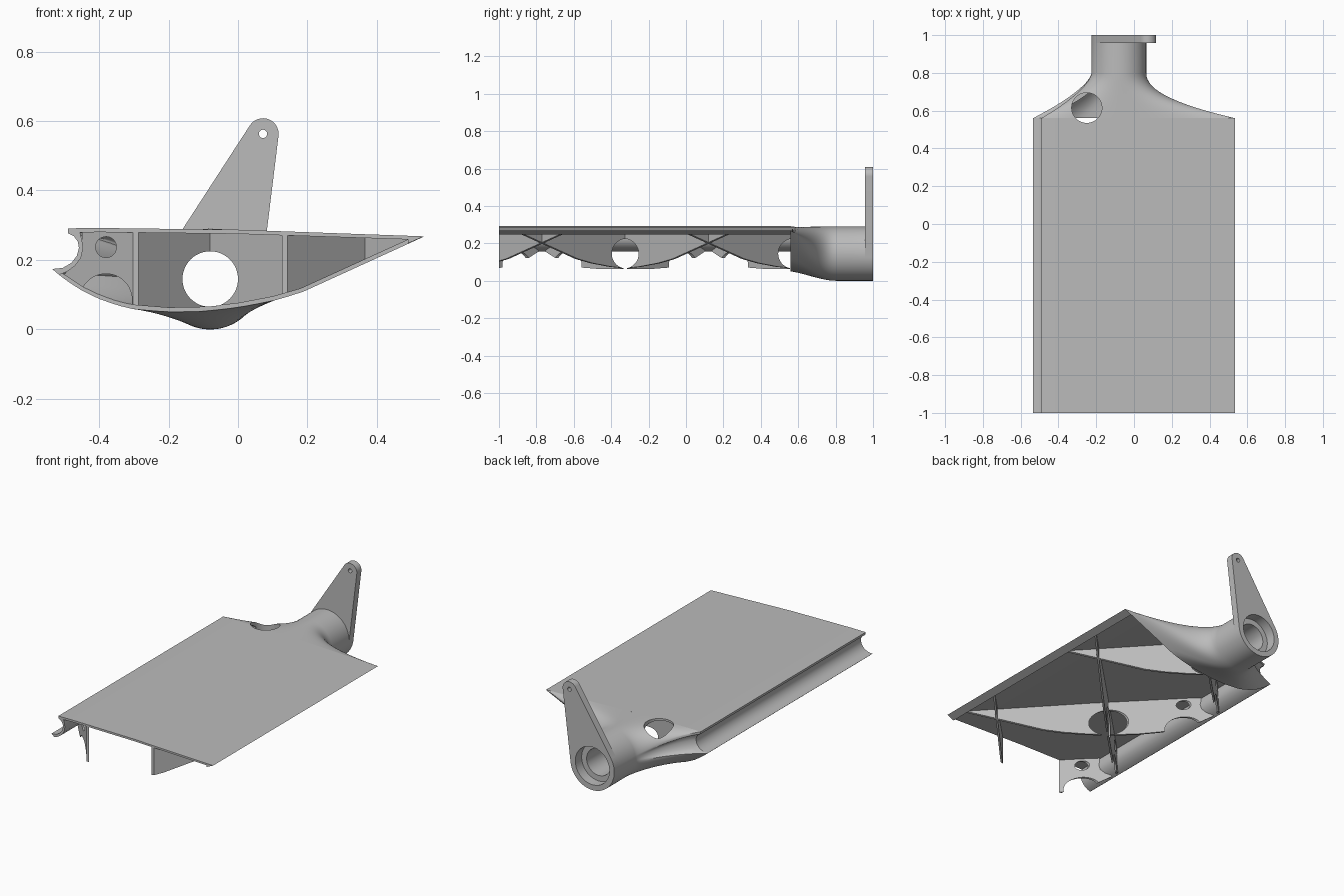
import bpy, bmesh, math
from mathutils import Vector

if "Cube" in bpy.data.objects:
    bpy.data.objects.remove(bpy.data.objects["Cube"])

grey = bpy.data.materials.new("plain_grey")
grey.diffuse_color = (0.5, 0.5, 0.5, 1)
grey.use_nodes = True
grey.node_tree.nodes["Principled BSDF"].inputs["Base Color"].default_value = grey.diffuse_color

Y0, Y1, YT = -1.0, 0.56, 0.80      # panel front, panel end, start of the round tube
CX, CZ, R = -0.08, 0.145, 0.145    # tube axis and radius
TOP = [(-0.49, 0.291), (-0.4, 0.292), (0, 0.287), (0.535, 0.268)]
BOTTOM = [(-0.535, 0.174), (-0.5, 0.145), (-0.45, 0.112), (-0.4, 0.088), (-0.35, 0.070),
          (-0.3, 0.058), (-0.2, 0.050), (-0.1, 0.052), (0, 0.063), (0.1, 0.082),
          (0.18, 0.105), (0.535, 0.267)]
GROOVE = [(-0.489, 0.277), (-0.472, 0.268), (-0.461, 0.252), (-0.458, 0.235),
          (-0.464, 0.212), (-0.479, 0.192), (-0.505, 0.177)]
GROOVE_BACK = [(-0.515, 0.157), (-0.495, 0.165), (-0.47, 0.182), (-0.452, 0.206),
               (-0.446, 0.235), (-0.449, 0.256), (-0.455, 0.279)]


def height(table, x):
    """Linear lookup of z at x."""
    for (xa, za), (xb, zb) in zip(table, table[1:]):
        if x <= xb:
            return za + (zb - za) * max(0, x - xa) / (xb - xa)
    return table[-1][1]


def finish(name, bm):
    bmesh.ops.recalc_face_normals(bm, faces=bm.faces)
    me = bpy.data.meshes.new(name)
    bm.to_mesh(me)
    bm.free()
    me.materials.append(grey)
    ob = bpy.data.objects.new(name, me)
    bpy.context.collection.objects.link(ob)
    return ob


def prism(points, y_front, y_back):
    """Solid between two copies of an xz outline; y limits are functions of x."""
    bm = bmesh.new()
    a = [bm.verts.new((x, y_front(x), z)) for x, z in points]
    b = [bm.verts.new((x, y_back(x), z)) for x, z in points]
    bm.faces.new(a)
    bm.faces.new(b[::-1])
    for i in range(len(a)):
        j = (i + 1) % len(a)
        bm.faces.new((a[i], b[i], b[j], a[j]))
    return bm


def circle(cx, cz, r, n=48):
    return [(cx + r * math.cos(2 * math.pi * i / n), cz + r * math.sin(2 * math.pi * i / n))
            for i in range(n)]


def cut(ob, cutter):
    mod = ob.modifiers.new("cut", 'BOOLEAN')
    mod.operation = 'DIFFERENCE'
    mod.solver = 'EXACT'
    mod.object = cutter
    bpy.context.view_layer.objects.active = ob
    bpy.ops.object.modifier_apply(modifier=mod.name)


def rod_cutter(cx, cz, r, n=48):
    ob = finish("cutter", prism(circle(cx, cz, r, n), lambda x: -1.5, lambda x: 1.5))
    ob.hide_render = True
    return ob


parts, cutters = [], []

# Top skin with the concave leading groove and the wedge trailing edge
outline = TOP[::-1] + GROOVE + [(-0.535, 0.174)] + GROOVE_BACK
outline += [(-0.4, 0.280), (0, 0.275), (0.49, 0.259), (0.49, 0.248)]
skin = finish("top_skin", prism(outline, lambda x: Y0, lambda x: Y1))
parts.append(skin)

# Diagonal lattice ribs, cleared for the shaft and the leading-edge passages
lower = [(x, z + 0.012) for x, z in BOTTOM if -0.51 < x < 0.5] + [(0.49, 0.258)]
upper = [(0.49, 0.262), (0, 0.278), (-0.4, 0.283), (-0.45, 0.283)] + GROOVE_BACK[1:6][::-1]
rib_cutters = [rod_cutter(CX, CZ, 0.08), rod_cutter(-0.38, 0.085, 0.075),
               rod_cutter(-0.38, 0.237, 0.03, 32)]
cutters += rib_cutters
for slope, offsets in ((1, (-1.135, -0.245, 0.645)), (-1, (-1.295, -0.405, 0.485))):
    for c in offsets:
        bm = prism(lower + upper, lambda x: slope * x + c - 0.008, lambda x: slope * x + c + 0.008)
        for y, d in ((Y0, -1), (Y1, 1)):
            res = bmesh.ops.bisect_plane(bm, geom=bm.verts[:] + bm.edges[:] + bm.faces[:],
                                         plane_co=(0, y, 0), plane_no=(0, d, 0), clear_outer=True)
            edges = [e for e in res["geom_cut"] if isinstance(e, bmesh.types.BMEdge)]
            if edges:
                bmesh.ops.holes_fill(bm, edges=edges)
        rib = finish("diagonal_rib", bm)
        for k in rib_cutters:
            cut(rib, k)
        parts.append(rib)


def section(d):
    """Wing outline inset by d, each point paired with an angle on the tube."""
    xr, xl, n, pts = 0.535 - 5 * d, -0.49 + 2.5 * d, 40, []
    for i in range(n):
        t = i / (n - 1)
        x = (xr + xl) / 2 + (xr - xl) / 2 * math.cos(math.pi * t)
        pts.append((x, height(TOP, x) - d, math.radians(1 + 169 * t)))
    for i, (x, z) in enumerate(GROOVE):
        pts.append((x + 2.5 * d, z - 0.3 * d, math.radians(172 + 2 * i)))
    xl = -0.535 + 2.5 * d
    for i in range(n):
        t = i / (n - 1)
        x = (xr + xl) / 2 - (xr - xl) / 2 * math.cos(math.pi * t)
        pts.append((x, height(BOTTOM, x) + d, math.radians(187 + 172 * t)))
    return pts


def blend(pts, r, y):
    """Ring at y between the wing outline and a circle of radius r."""
    t = min(1, (y - Y1) / (YT - Y1))
    ring = []
    for x, z, a in pts:
        w = (1 - t) ** (1.85 + 0.35 * math.cos(a))
        wz = 0.5 * w + 0.5 * (1 - t * t * (3 - 2 * t))
        px, pz = CX + r * math.cos(a), CZ + r * math.sin(a)
        ring.append(Vector((px + (x - px) * w, y, pz + (z - pz) * wz)))
    return ring


# Hollow end fairing that necks down to the counterbored tube
stations = [Y1 + (YT - Y1) * i / 14 for i in range(15)]
outer, inner = section(0), section(0.012)
rings = [blend(outer, R, y) for y in stations + [1.0]]
rings += [blend(inner, r, y) for r, y in ((0.113, 1.0), (0.113, 0.94), (0.08, 0.94))]
rings += [blend(inner, 0.08, y) for y in reversed(stations)]
bm = bmesh.new()
grid = [[bm.verts.new(p) for p in ring] for ring in rings]
for k in range(len(grid)):
    a, b = grid[k], grid[(k + 1) % len(grid)]
    for i in range(len(a)):
        j = (i + 1) % len(a)
        bm.faces.new((a[i], a[j], b[j], b[i]))
fairing = finish("end_fairing", bm)
parts.append(fairing)

# Round access hole through the upper surface
bm = bmesh.new()
bmesh.ops.create_cone(bm, cap_ends=True, segments=48, radius1=0.08, radius2=0.08, depth=0.26)
bmesh.ops.translate(bm, verts=bm.verts, vec=(-0.25, 0.615, 0.30))
access = finish("access_cutter", bm)
cutters.append(access)
cut(skin, access)
cut(fairing, access)

# Control lever: hull of the tube circle and the small tip circle
tx, tz, tr = 0.072, 0.563, 0.045
dist = math.hypot(tx - CX, tz - CZ)
axis = math.atan2(tz - CZ, tx - CX)
half = math.acos((R - tr) / dist)
lever_pts = []
for i in range(17):
    a = axis - half + 2 * half * i / 16
    lever_pts.append((tx + tr * math.cos(a), tz + tr * math.sin(a)))
for i in range(41):
    a = axis + half + (2 * math.pi - 2 * half) * i / 40
    lever_pts.append((CX + R * math.cos(a), CZ + R * math.sin(a)))
lever = finish("control_lever", prism(lever_pts, lambda x: 0.957, lambda x: 1.0))
for c in (rod_cutter(CX, CZ, 0.113, 64), rod_cutter(tx, tz, 0.012, 24)):
    cut(lever, c)
    cutters.append(c)
parts.append(lever)

for c in cutters:
    bpy.data.objects.remove(c, do_unlink=True)

# Smooth shading with crisp edges
bpy.ops.object.select_all(action='DESELECT')
for ob in parts:
    ob.select_set(True)
bpy.context.view_layer.objects.active = skin
bpy.ops.object.shade_smooth_by_angle(angle=math.radians(30))
